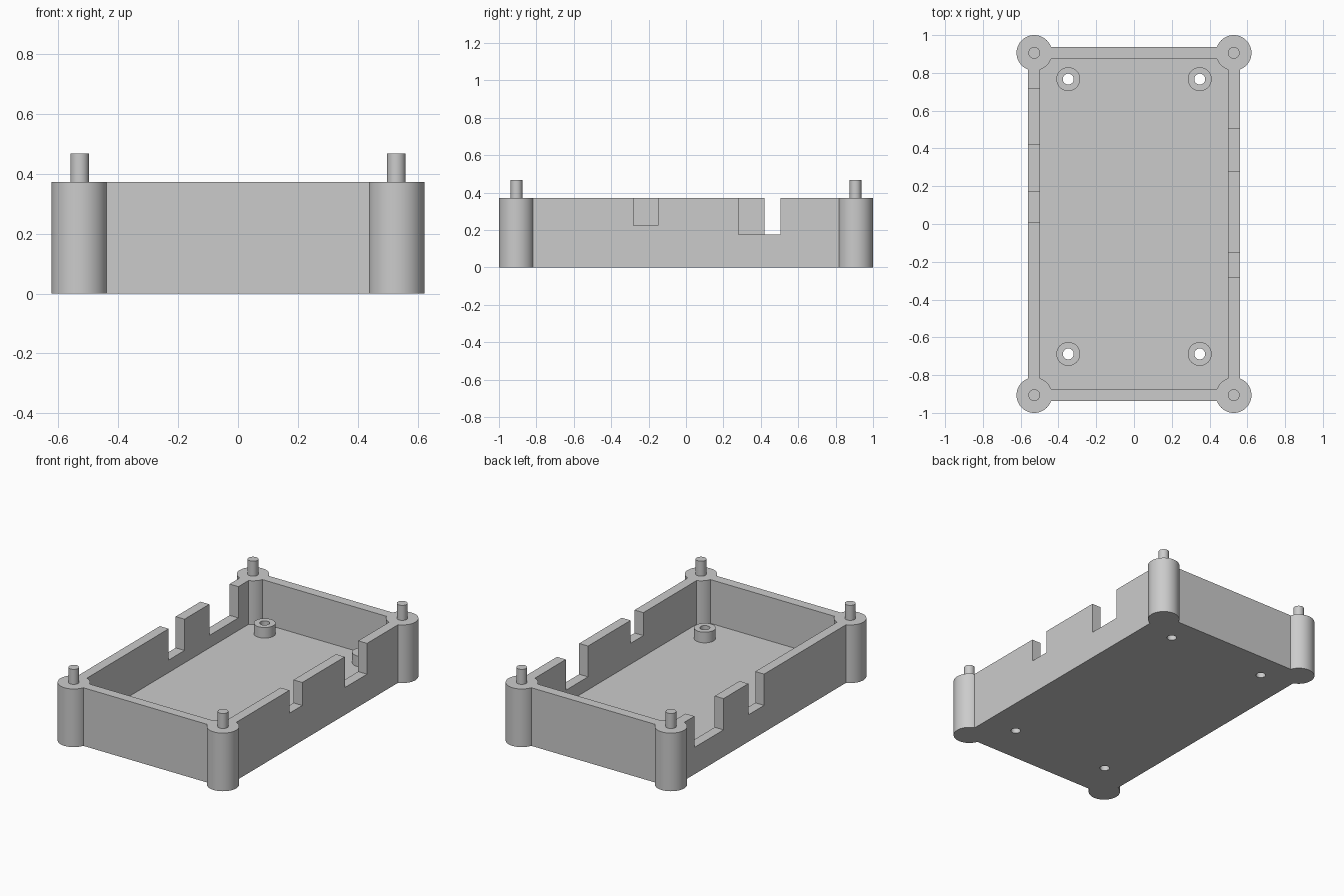
import bpy, math

cube = bpy.data.objects.get("Cube")
if cube:
    bpy.data.objects.remove(cube, do_unlink=True)

# Single grey plastic
grey = bpy.data.materials.new("grey plastic")
grey.use_nodes = True
COLOR = (0.6, 0.6, 0.6, 1)
grey.diffuse_color = COLOR
grey.node_tree.nodes["Principled BSDF"].inputs["Base Color"].default_value = COLOR

HEIGHT, FLOOR, WALL = 0.372, 0.092, 0.0625
HALF_X, HALF_Y = 0.56, 0.937
POST_X, POST_Y, POST_R = 0.528, 0.906, 0.094


def finish(obj, name):
    obj.name = name
    obj.data.materials.append(grey)
    return obj


def box(name, x, y, z):
    """Box from (min, max) ranges on each axis."""
    spans = (x, y, z)
    bpy.ops.mesh.primitive_cube_add(size=1, location=[(a + b) / 2 for a, b in spans])
    obj = bpy.context.object
    obj.scale = [b - a for a, b in spans]
    bpy.ops.object.transform_apply(location=True, rotation=False, scale=True)
    return finish(obj, name)


def cylinder(name, x, y, radius, z0, z1, sides=48):
    bpy.ops.mesh.primitive_cylinder_add(vertices=sides, radius=radius, depth=z1 - z0,
                                        location=(x, y, (z0 + z1) / 2))
    return finish(bpy.context.object, name)


def combine(target, tool, operation):
    """Apply a boolean and discard the tool object."""
    mod = target.modifiers.new("boolean", 'BOOLEAN')
    mod.operation, mod.solver, mod.object = operation, 'EXACT', tool
    bpy.context.view_layer.objects.active = target
    bpy.ops.object.modifier_apply(modifier=mod.name)
    bpy.data.objects.remove(tool, do_unlink=True)


def smooth(obj):
    bpy.ops.object.select_all(action='DESELECT')
    obj.select_set(True)
    bpy.context.view_layer.objects.active = obj
    bpy.ops.object.shade_smooth_by_angle(angle=math.radians(30))


# Open tray with a thick floor
tray = box("tray", (-HALF_X, HALF_X), (-HALF_Y, HALF_Y), (0, HEIGHT))
inner_x, inner_y = HALF_X - WALL, HALF_Y - WALL
combine(tray, box("cavity", (-inner_x, inner_x), (-inner_y, inner_y), (FLOOR, 1)), 'DIFFERENCE')

# Corner posts merged into the walls, with locating pins on top
for sx, side in ((-1, "right"), (1, "left")):
    for sy, end in ((-1, "front"), (1, "back")):
        x, y = sx * POST_X, sy * POST_Y
        combine(tray, cylinder("post", x, y, POST_R, 0, HEIGHT, 64), 'UNION')
        smooth(cylinder(f"{end}_{side}_pin", x, y, 0.031, HEIGHT - 0.01, 0.468, 32))

# Port notches in the side walls: side, y range, bottom height
for sx, y0, y1, bottom in ((1, 0.28, 0.505, 0.175), (1, -0.28, -0.15, 0.225),
                           (-1, 0.42, 0.715, 0.172), (-1, 0.01, 0.17, 0.172)):
    xs = sorted((sx * (inner_x - 0.03), sx * (HALF_X + 0.1)))
    combine(tray, box("notch", xs, (y0, y1), (bottom, 1)), 'DIFFERENCE')

# Board standoffs with screw holes running through the floor
for x, side in ((-0.348, "right"), (0.348, "left")):
    for y, end in ((-0.688, "front"), (0.767, "back")):
        standoff = cylinder(f"{end}_{side}_standoff", x, y, 0.063, FLOOR - 0.01, 0.16)
        for part in (standoff, tray):
            combine(part, cylinder("hole", x, y, 0.029, -0.1, 0.3, 32), 'DIFFERENCE')
        smooth(standoff)

smooth(tray)
